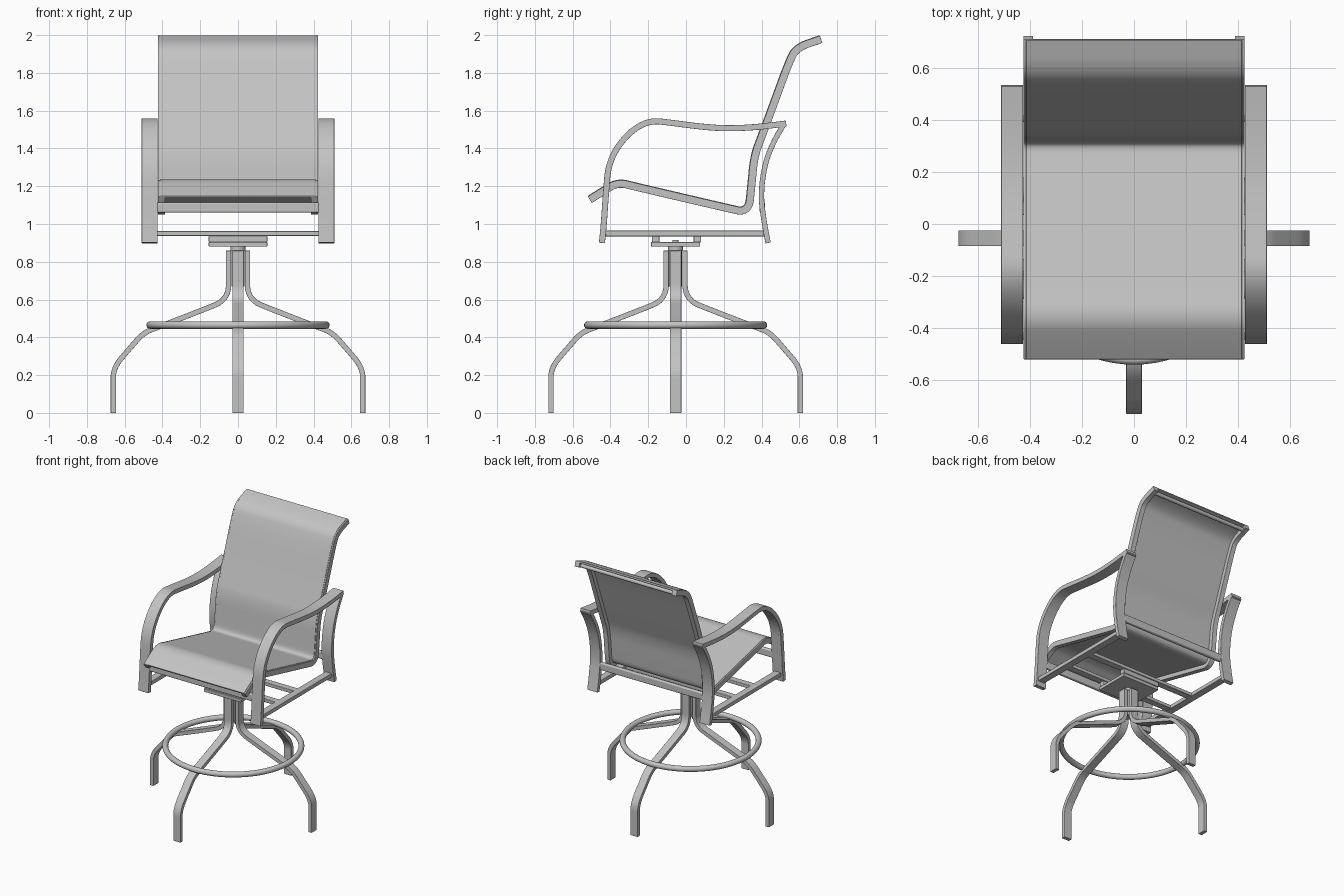
import bpy, bmesh, math
from mathutils import Vector, Matrix

cube = bpy.data.objects.get("Cube")
if cube:
    bpy.data.objects.remove(cube, do_unlink=True)

GREY = (0.55, 0.55, 0.55, 1)
mat = bpy.data.materials.new("light grey")
mat.use_nodes = True
mat.diffuse_color = GREY
mat.node_tree.nodes["Principled BSDF"].inputs["Base Color"].default_value = GREY

BASE_Y = -0.055  # swivel axis of the base


def finish(name, bm, bevel=0.0):
    """Turn a bmesh into a smooth-shaded object with softened edges."""
    bmesh.ops.recalc_face_normals(bm, faces=bm.faces)
    mesh = bpy.data.meshes.new(name)
    bm.to_mesh(mesh)
    bm.free()
    mesh.materials.append(mat)
    ob = bpy.data.objects.new(name, mesh)
    bpy.context.collection.objects.link(ob)
    if bevel:
        mod = ob.modifiers.new("soft edges", 'BEVEL')
        mod.width, mod.segments = bevel, 3
        mod.limit_method, mod.angle_limit = 'ANGLE', math.radians(50)
    bpy.ops.object.select_all(action='DESELECT')
    ob.select_set(True)
    bpy.context.view_layer.objects.active = ob
    bpy.ops.object.shade_smooth_by_angle(angle=math.radians(40))
    return ob


def smooth_path(ctrl, rounds=3):
    """Corner cutting that keeps both end points."""
    pts = [Vector(p) for p in ctrl]
    for _ in range(rounds):
        new = [pts[0]]
        for a, b in zip(pts, pts[1:]):
            new += [a.lerp(b, 0.25), a.lerp(b, 0.75)]
        pts = new + [pts[-1]]
    return pts


def ribbon(name, pts, low, high, x0, x1, bevel=0.008, matrix=None):
    """Flat bar following a path in the YZ plane, from x0 to x1 wide."""
    bm = bmesh.new()
    rings = []
    for i, p in enumerate(pts):
        t = (pts[min(i + 1, len(pts) - 1)] - pts[max(i - 1, 0)]).normalized()
        n = Vector((-t.y, t.x))
        a, b = p + n * low, p + n * high
        rings.append([bm.verts.new((x, q.x, q.y))
                      for x, q in ((x0, a), (x1, a), (x1, b), (x0, b))])
    for r, s in zip(rings, rings[1:]):
        for k in range(4):
            j = (k + 1) % 4
            bm.faces.new((r[k], r[j], s[j], s[k]))
    bm.faces.new(rings[0])
    bm.faces.new(rings[-1])
    if matrix:
        bm.transform(matrix)
    return finish(name, bm, bevel)


def box(name, x, y, z, bevel=0.004):
    """Box given by its (min, max) along each axis."""
    bm = bmesh.new()
    bmesh.ops.create_cube(bm, size=1)
    for v in bm.verts:
        v.co = [lo + (c + 0.5) * (hi - lo) for c, (lo, hi) in zip(v.co, (x, y, z))]
    return finish(name, bm, bevel)


def cylinder(name, radius, length, centre, axis='Z'):
    bm = bmesh.new()
    bmesh.ops.create_cone(bm, cap_ends=True, segments=32, radius1=radius,
                          radius2=radius, depth=length)
    if axis == 'X':
        bm.transform(Matrix.Rotation(math.pi / 2, 4, 'Y'))
    bm.transform(Matrix.Translation(centre))
    return finish(name, bm)


# Sling seat and its side rails
rail = smooth_path([(-.51, 1.13), (-.44, 1.175), (-.36, 1.222), (-.26, 1.197),
                    (.1, 1.113), (.2, 1.09), (.33, 1.06), (.345, 1.2),
                    (.36, 1.36), (.4, 1.465), (.47, 1.655), (.545, 1.86),
                    (.585, 1.935), (.715, 1.98)])
ribbon("sling_seat", rail[1:-1], .008, .021, -.414, .414, 0.003)
cylinder("sling_top_bar", .014, .79, (0, .69, 1.962), 'X')

# Armrests, rear supports and lower side bars, one set per side
arm = smooth_path([(-.445, .9), (-.435, 1.0), (-.425, 1.15), (-.41, 1.33),
                   (-.32, 1.47), (-.2, 1.55), (-.07, 1.535), (.08, 1.515),
                   (.22, 1.505), (.38, 1.513), (.53, 1.532)])
rear = smooth_path([(.435, .9), (.415, 1.0), (.395, 1.15), (.415, 1.31),
                    (.46, 1.43), (.522, 1.535)])
for side, s in (("left", 1), ("right", -1)):
    ribbon(side + "_seat_rail", rail, -.022, .018, s * .387, s * .424)
    ribbon(side + "_armrest", arm, -.016, .016, s * .426, s * .51)
    ribbon(side + "_rear_support", rear, -.014, .014, s * .426, s * .51)
    box(side + "_side_bar", sorted((s * .44, s * .495)), (-.43, .42), (.935, .965))

# Cross bars between the arms
box("front_cross_bar", (-.43, .43), (-.444, -.416), (1.06, 1.115), 0.008)
box("rear_cross_bar", (-.43, .43), (.39, .418), (1.06, 1.115), 0.008)

# Swivel mount: two cross bars, spacer blocks, plate and post
for name, y in (("front", -.16), ("rear", .06)):
    box(name + "_mount_bar", (-.45, .45), (y - .025, y + .025), (.937, .963))
    box(name + "_mount_spacer", (-.155, .155), (y - .02, y + .02), (.903, .938))
box("swivel_plate", (-.155, .155), (BASE_Y - .13, BASE_Y + .13), (.88, .905))
cylinder("swivel_bolt", .016, .04, (0, BASE_Y, .895))
cylinder("swivel_collar", .04, .03, (0, BASE_Y, .875))
cylinder("centre_post", .035, .2, (0, BASE_Y, .77))

# Four bent legs around the post
leg = smooth_path([(.05, .86), (.05, .76), (.05, .6), (.2, .54), (.42, .455),
                   (.5, .425), (.57, .345), (.66, .24), (.66, .14), (.66, 0)])
for i, name in enumerate(("rear", "right", "front", "left")):
    turn = Matrix.Translation((0, BASE_Y, 0)) @ Matrix.Rotation(i * math.pi / 2, 4, 'Z')
    ribbon(name + "_leg", leg, -.014, .014, -.03, .03, 0.008, turn)

# Round footrest
bpy.ops.mesh.primitive_torus_add(major_radius=.465, minor_radius=.02,
                                 major_segments=72, minor_segments=16,
                                 location=(0, BASE_Y, .465))
ring = bpy.context.object
ring.name = "footrest_ring"
ring.data.materials.append(mat)
bpy.ops.object.shade_smooth_by_angle(angle=math.radians(40))
